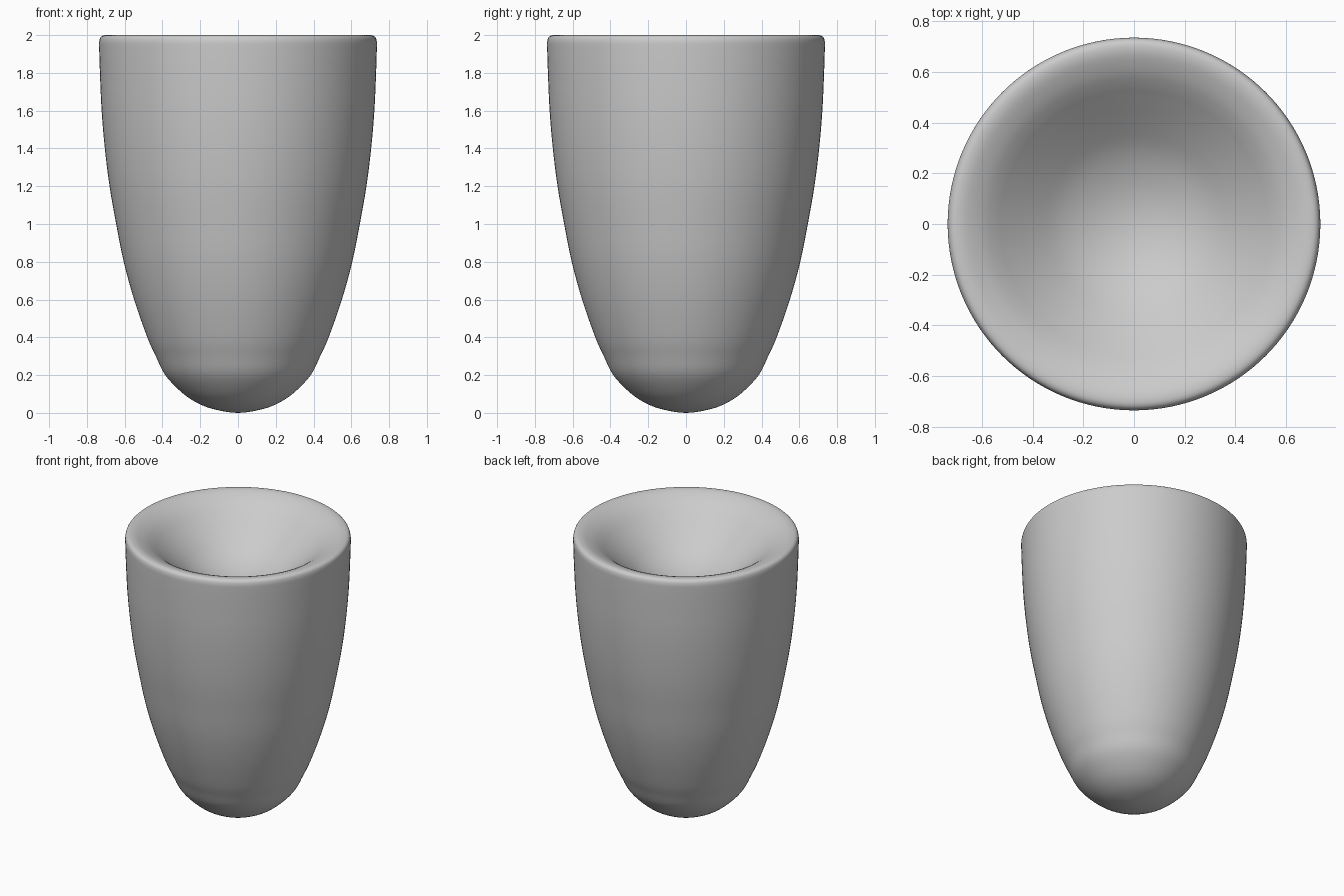
import bpy, bmesh, math
from mathutils import Vector

cube = bpy.data.objects.get("Cube")
if cube:
    bpy.data.objects.remove(cube, do_unlink=True)

# Plain grey ceramic
grey = bpy.data.materials.new("plain_grey")
grey.use_nodes = True
colour = (0.6, 0.6, 0.6, 1)
grey.diffuse_color = colour
bsdf = next(n for n in grey.node_tree.nodes if n.type == 'BSDF_PRINCIPLED')
bsdf.inputs["Base Color"].default_value = colour

# Half profile (radius, height): rounded base, flared wall, rim, shallow bowl
profile = [(0, 0), (.13, .02), (.22, .055), (.3, .11), (.385, .2), (.435, .3),
           (.48, .4), (.55, .6), (.605, .8), (.645, 1), (.68, 1.2), (.705, 1.4),
           (.722, 1.6), (.731, 1.8), (.735, 1.93), (.734, 1.97), (.724, 1.992),
           (.7, 2), (.66, 1.993), (.6, 1.965), (.55, 1.93), (.5, 1.888),
           (.4, 1.805), (.3, 1.73), (.2, 1.68), (.1, 1.65), (0, 1.64)]


def smooth_path(points, steps):
    """Catmull-Rom curve, mirrored across the axis at both ends."""
    p = [Vector(q) for q in points]
    p = [Vector((-p[1].x, p[1].y))] + p + [Vector((-p[-2].x, p[-2].y))]
    path = []
    for a, b, c, d in zip(p, p[1:], p[2:], p[3:]):
        for i in range(steps):
            t = i / steps
            path.append(b + (c - a) * t / 2 + (a * 2 - b * 5 + c * 4 - d) * t**2 / 2
                        + (b * 3 - a - c * 3 + d) * t**3 / 2)
    return path + [p[-2]]


# Spin the profile into the cup
bm = bmesh.new()
verts = [bm.verts.new((q.x, 0, min(max(q.y, 0), 2))) for q in smooth_path(profile, 4)]
edges = [bm.edges.new(pair) for pair in zip(verts, verts[1:])]
bmesh.ops.spin(bm, geom=verts + edges, cent=(0, 0, 0), axis=(0, 0, 1),
               angle=math.tau, steps=128)
bmesh.ops.remove_doubles(bm, verts=bm.verts, dist=0.0005)
bmesh.ops.recalc_face_normals(bm, faces=bm.faces)
for face in bm.faces:
    face.smooth = True

mesh = bpy.data.meshes.new("cup")
bm.to_mesh(mesh)
bm.free()
mesh.materials.append(grey)
cup = bpy.data.objects.new("cup", mesh)
bpy.context.collection.objects.link(cup)
